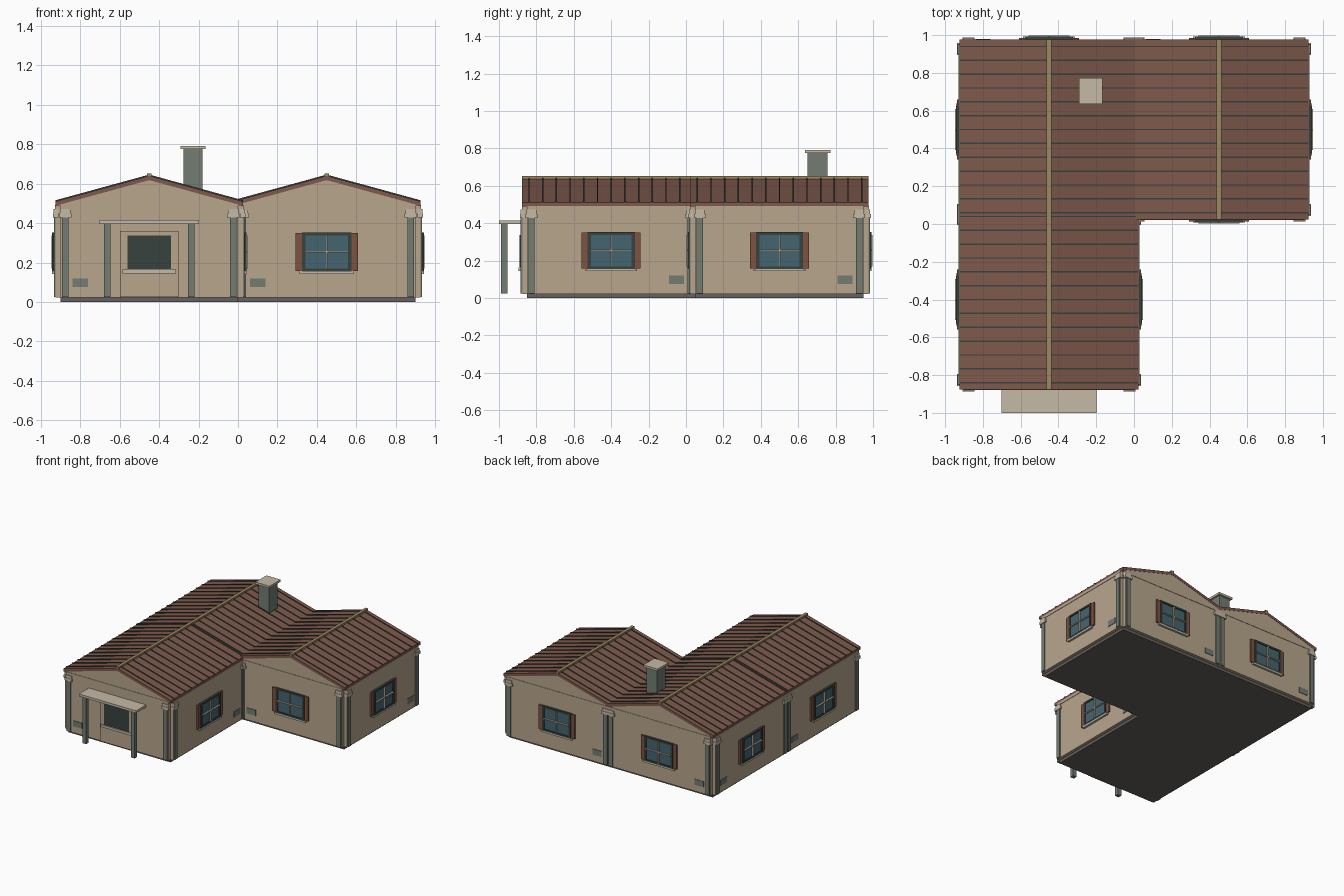
import bpy, bmesh, math
from mathutils import Matrix, Vector

if "Cube" in bpy.data.objects:
    bpy.data.objects.remove(bpy.data.objects["Cube"])


def material(name, r, g, b):
    m = bpy.data.materials.new(name)
    m.diffuse_color = (r, g, b, 1)
    m.use_nodes = True
    m.node_tree.nodes["Principled BSDF"].inputs["Base Color"].default_value = m.diffuse_color
    return m


WALL = material("plaster", 0.48, 0.38, 0.27)
TRIM = material("pale_stone", 0.56, 0.49, 0.38)
STONE = material("grey_stone", 0.17, 0.20, 0.17)
BASE = material("foundation_grey", 0.13, 0.12, 0.11)
TILE = material("roof_tile", 0.21, 0.10, 0.07)
DARK = material("dark_metal", 0.04, 0.055, 0.05)
RIDGE = material("ridge_tan", 0.33, 0.25, 0.12)
GLASS = material("glass", 0.06, 0.13, 0.16)
SHUTTER = material("shutter_brown", 0.21, 0.085, 0.055)


def finish(name, bm, mat):
    bmesh.ops.recalc_face_normals(bm, faces=bm.faces)
    me = bpy.data.meshes.new(name)
    bm.to_mesh(me)
    bm.free()
    me.materials.append(mat)
    ob = bpy.data.objects.new(name, me)
    bpy.context.collection.objects.link(ob)
    return ob


def box(name, x, y, z, mat, frame=Matrix()):
    """Box from (min, max) ranges, placed by a frame matrix."""
    bm = bmesh.new()
    size = Vector((x[1] - x[0], y[1] - y[0], z[1] - z[0]))
    mid = Vector((sum(x) / 2, sum(y) / 2, sum(z) / 2))
    bmesh.ops.create_cube(bm, size=1, matrix=frame @ Matrix.Translation(mid) @ Matrix.Diagonal((*size, 1)))
    return finish(name, bm, mat)


def prism(name, profile, y, mat, frame=Matrix()):
    """Extrude an (x, z) profile along y."""
    bm = bmesh.new()
    face = bm.faces.new([bm.verts.new((px, y[0], pz)) for px, pz in profile])
    new = bmesh.ops.extrude_face_region(bm, geom=[face])["geom"]
    bmesh.ops.translate(bm, vec=(0, y[1] - y[0], 0), verts=[v for v in new if isinstance(v, bmesh.types.BMVert)])
    bm.transform(frame)
    return finish(name, bm, mat)


def panel(name, u, out, z, mat, frame):
    """Box on a wall: u along the wall, out = distances out from the wall's inner face."""
    return box(name, u, (-0.45 - out[1], -0.45 - out[0]), z, mat, frame)


def window(f):
    # frame of four bars round the glass
    for s in (-1, 1):
        panel("window_frame_side", sorted((s * 0.108, s * 0.126)), (0.02, 0.042), (0.155, 0.352), DARK, f)
        panel("window_shutter", sorted((s * 0.124, s * 0.158)), (0.02, 0.036), (0.158, 0.35), SHUTTER, f)
    for z in ((0.155, 0.169), (0.338, 0.352)):
        panel("window_frame_rail", (-0.108, 0.108), (0.02, 0.042), z, DARK, f)
    panel("window_glass", (-0.11, 0.11), (0.02, 0.035), (0.16, 0.345), GLASS, f)
    panel("window_mullion", (-0.004, 0.004), (0.03, 0.047), (0.169, 0.338), TRIM, f)
    panel("window_bar", (-0.108, 0.108), (0.03, 0.047), (0.25, 0.258), TRIM, f)
    panel("window_sill", (-0.138, 0.138), (0.02, 0.042), (0.143, 0.156), TRIM, f)


def door(f):
    panel("door_panel", (-0.148, 0.148), (0.02, 0.036), (0.025, 0.36), WALL, f)
    panel("door_light", (-0.11, 0.11), (0.02, 0.039), (0.165, 0.338), DARK, f)
    panel("door_ledge", (-0.135, 0.135), (0.02, 0.046), (0.145, 0.164), TRIM, f)
    # porch canopy on two posts
    panel("porch_canopy", (-0.252, 0.252), (0.02, 0.15), (0.396, 0.415), TRIM, f)
    for s in (-1, 1):
        panel("porch_post", sorted((s * 0.197, s * 0.23)), (0.105, 0.138), (0.025, 0.396), STONE, f)


def wall(centre, side, has_door=False):
    f = Matrix.Translation((*centre, 0)) @ Matrix.Rotation(side * math.pi / 2, 4, "Z")
    panel("wall", (-0.45, 0.45), (0, 0.025), (0.022, 0.49), WALL, f)
    panel("wall_cornice", (-0.45, 0.45), (0.02, 0.028), (0.47, 0.492), WALL, f)
    # pilasters with stepped capitals
    for c in (-0.426, 0.426):
        panel("pilaster", (c - 0.017, c + 0.017), (0.01, 0.034), (0.025, 0.43), STONE, f)
        panel("capital_lower", (c - 0.032, c + 0.032), (0.01, 0.038), (0.428, 0.45), TRIM, f)
        panel("capital_upper", (c - 0.026, c + 0.026), (0.01, 0.035), (0.45, 0.472), TRIM, f)
    # low vent
    v = 0.35 if side in (1, 2) else -0.35
    panel("wall_vent", (v - 0.04, v + 0.04), (0.02, 0.029), (0.075, 0.12), STONE, f)
    door(f) if has_door else window(f)


def chevron(low, high, half=0.475, drop=0.13):
    return [(-half, high - drop), (0, high), (half, high - drop), (half, low - drop), (0, low), (-half, low - drop)]


def roof(centre):
    f = Matrix.Translation((*centre, 0))
    prism("roof_slab", chevron(0.618, 0.64), (-0.477, 0.477), TILE, f)
    # standing seams
    for i in range(-6, 7):
        y = i * 0.0733
        prism("roof_seam", chevron(0.63, 0.646), (y - 0.0035, y + 0.0035), DARK, f)
    box("ridge_cap", (-0.012, 0.012), (-0.477, 0.477), (0.628, 0.652), RIDGE, f)


# three square rooms in an L: (centre, exposed sides: 0 front, 1 right, 2 back, 3 left)
FRONT_ROOM, BACK_LEFT, BACK_RIGHT = (-0.45, -0.4), (-0.45, 0.5), (0.45, 0.5)
for centre, sides in ((FRONT_ROOM, (0, 1, 3)), (BACK_LEFT, (2, 3)), (BACK_RIGHT, (0, 1, 2))):
    f = Matrix.Translation((*centre, 0))
    box("foundation", (-0.45, 0.45), (-0.45, 0.45), (0, 0.025), BASE, f)
    for side in sides:
        wall(centre, side, has_door=(centre == FRONT_ROOM and side == 0))
    # gable ends close the front and back under the roof
    for side, y in ((0, (-0.475, -0.45)), (2, (0.45, 0.475))):
        if side in sides:
            prism("gable", [(-0.475, 0.488), (0.475, 0.488), (0, 0.62)], y, WALL, f)
    roof(centre)

# chimney
box("chimney_stack", (-0.276, -0.181), (0.65, 0.757), (0.52, 0.777), STONE)
box("chimney_cap", (-0.291, -0.166), (0.635, 0.773), (0.775, 0.792), TRIM)
